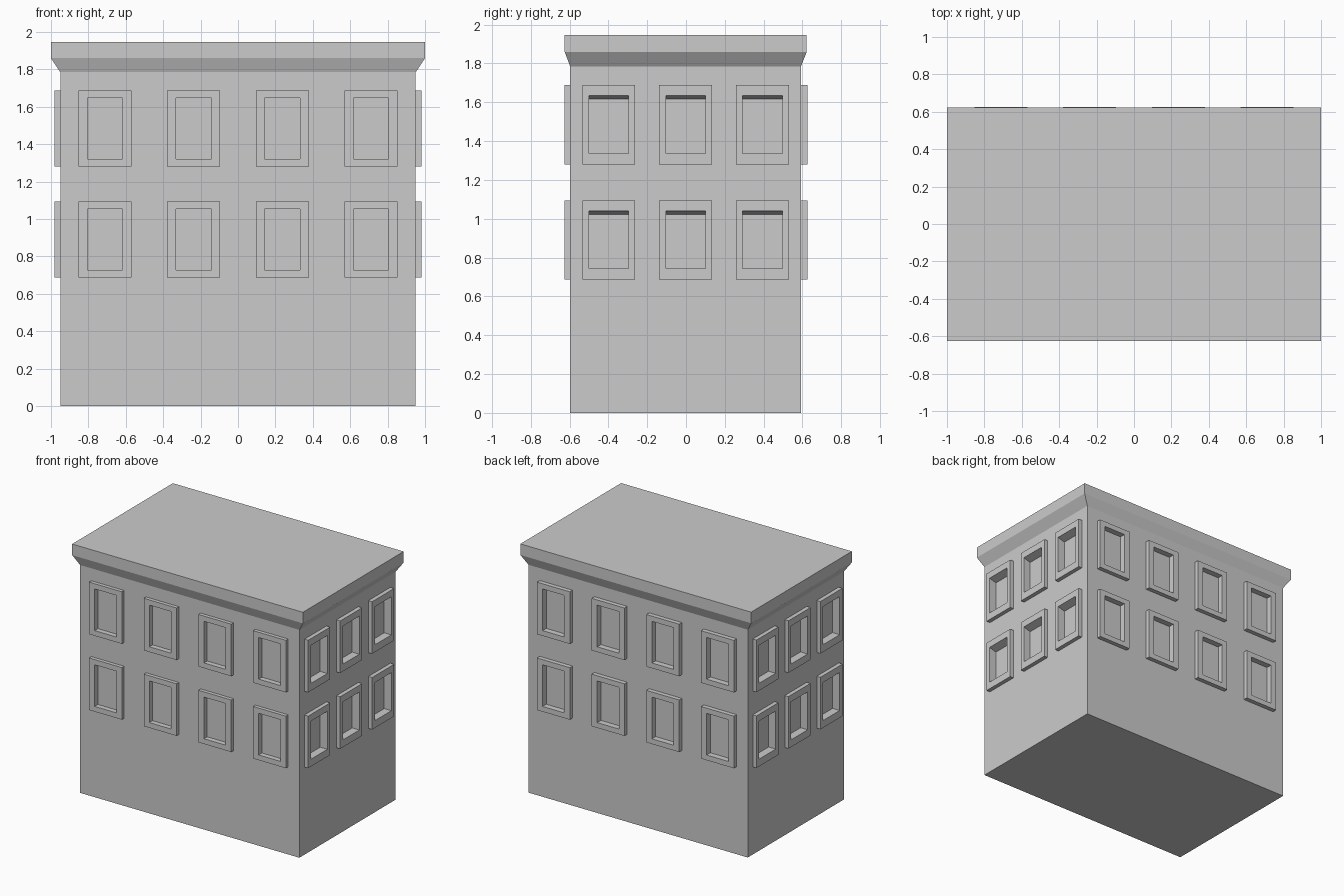
import bpy, bmesh
from mathutils import Matrix, Vector

if "Cube" in bpy.data.objects:
    bpy.data.objects.remove(bpy.data.objects["Cube"])


def make(name, bm):
    bmesh.ops.recalc_face_normals(bm, faces=bm.faces)
    me = bpy.data.meshes.new(name)
    bm.to_mesh(me)
    bm.free()
    ob = bpy.data.objects.new(name, me)
    bpy.context.collection.objects.link(ob)
    return ob


def lofted(bm, loops, cap=True):
    """Bridge successive four-point loops; optionally close both ends."""
    rings = [[bm.verts.new(p) for p in loop] for loop in loops]
    for a, b in zip(rings, rings[1:]):
        for i in range(4):
            j = (i + 1) % 4
            bm.faces.new((a[i], a[j], b[j], b[i]))
    if cap:
        bm.faces.new(rings[0])
        bm.faces.new(rings[-1])


def plan(x, y0, y1, z):
    return [(-x, y0, z), (x, y0, z), (x, y1, z), (-x, y1, z)]


# Walls
bm = bmesh.new()
lofted(bm, [plan(0.95, -0.597, 0.592, 0), plan(0.95, -0.597, 0.592, 1.785)])
walls = make("walls", bm)

# Flared cornice with flat roof
bm = bmesh.new()
lofted(bm, [plan(0.95, -0.597, 0.592, 1.785),
            plan(1.0, -0.625, 0.622, 1.86),
            plan(1.0, -0.625, 0.622, 1.947)])
bm.faces.ensure_lookup_table()
make("cornice_and_roof", bm)

# Each side: outward direction, wall plane, frame protrusion, recess behind wall,
# window centres, outer half width, opening half width,
# opening bottom and top relative to window centre, soffit drop
long_side = ([-0.711, -0.237, 0.237, 0.711], 0.142, 0.094, -0.163, 0.163, 0.0)
short_side = ([-0.398, -0.002, 0.394], 0.136, 0.102, -0.147, 0.151, 0.018)
sides = {
    "front": ((0, -1), 0.597, 0.028, 0.012, long_side),
    "back": ((0, 1), 0.592, 0.034, 0.012, long_side),
    "right": ((1, 0), 0.95, 0.032, 0.03, short_side),
    "left": ((-1, 0), 0.95, 0.032, 0.03, short_side),
}

cut = bmesh.new()
for name, (direction, wall, out, deep, spec) in sides.items():
    centres, w, iw, lo, hi, drop = spec
    n = Vector((*direction, 0))
    along = Vector((abs(n.y), abs(n.x), 0))
    bm = bmesh.new()
    for c in centres:
        for zc in (0.89, 1.484):
            def rect(hw, b, t, d):
                return [n * (wall + d) + along * (c + s * hw) + Vector((0, 0, zc + z))
                        for s, z in ((-1, b), (1, b), (1, t), (-1, t))]

            def opening(d):
                return rect(iw, lo, hi - drop * (out - d) / (out + deep), d)

            # Raised surround, open through the middle
            lofted(bm, [rect(w, -0.204, 0.204, 0), rect(w, -0.204, 0.204, out),
                        opening(out), opening(0)], cap=False)
            # Recess carried on into the wall
            lofted(cut, [opening(-deep), opening(0.01)])
    make(name + "_window_frames", bm)

# Cut the window recesses out of the walls
cutter = make("recess_cutter", cut)
cutter.hide_render = True
mod = walls.modifiers.new("recesses", "BOOLEAN")
mod.operation = "DIFFERENCE"
mod.solver = "EXACT"
mod.object = cutter
bpy.context.view_layer.objects.active = walls
bpy.ops.object.modifier_apply(modifier=mod.name)
bpy.data.objects.remove(cutter)
